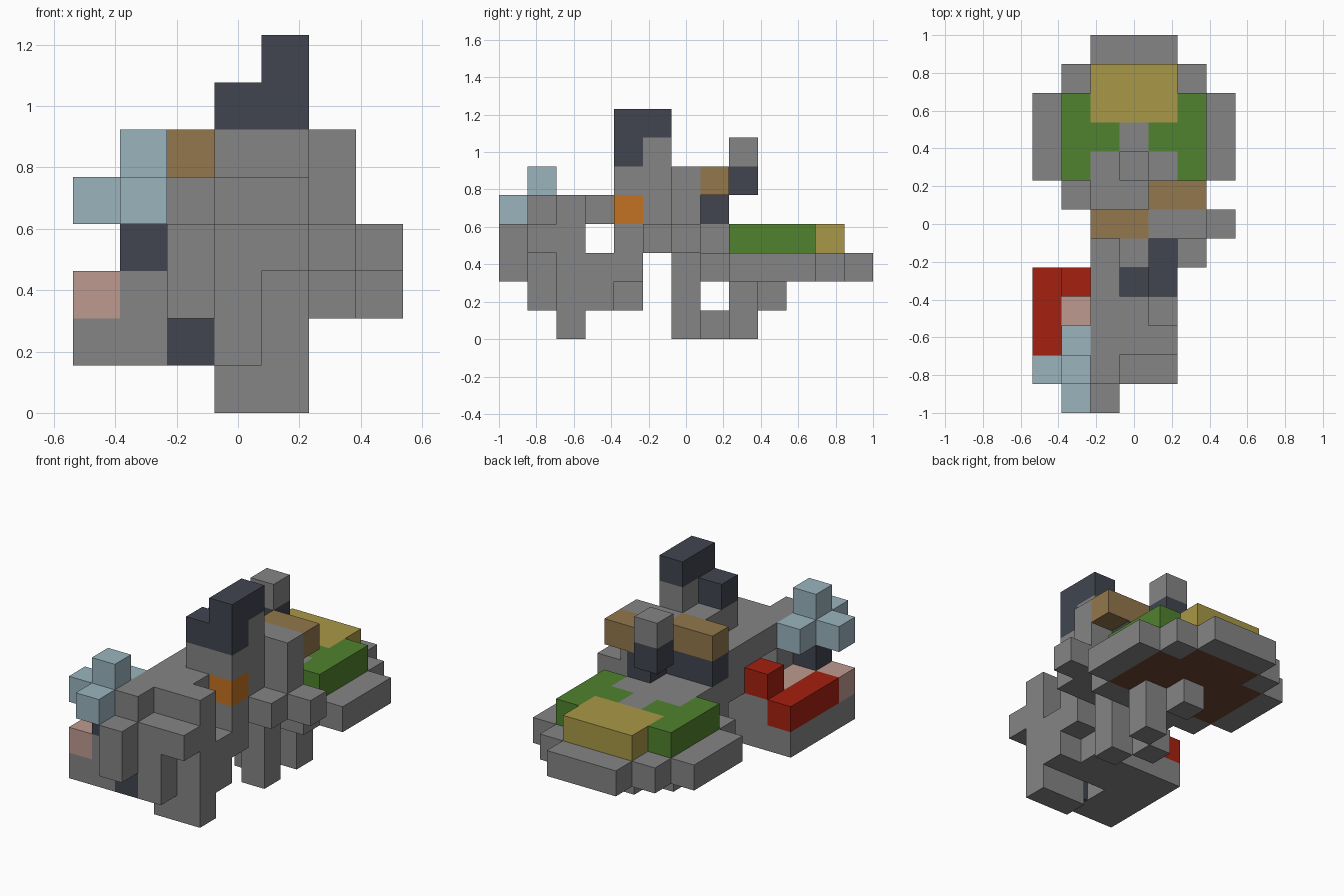
import bpy
import bmesh
from mathutils import Vector

cube = bpy.data.objects.get("Cube")
if cube:
    bpy.data.objects.remove(cube, do_unlink=True)

UNIT = 2 / 13
ORIGIN = Vector((-3.5 * UNIT, -1, 0))


def srgb(hex_code):
    channels = [int(hex_code[n:n + 2], 16) / 255 for n in (0, 2, 4)]
    return [((c + .055) / 1.055) ** 2.4 if c > .04 else c / 12.92 for c in channels] + [1]


PALETTE = {
    "grey": "858585", "slate": "41454f", "green": "50822e", "yellow": "a99847",
    "pale_blue": "9bb4be", "tan": "93774c", "pink": "be9a8f", "red": "a5200f",
    "orange": "c27223", "brown": "6e4833",
}
materials = {}
for name, code in PALETTE.items():
    mat = bpy.data.materials.new(name)
    mat.use_nodes = True
    mat.diffuse_color = srgb(code)
    mat.node_tree.nodes["Principled BSDF"].inputs["Base Color"].default_value = srgb(code)
    materials[name] = mat

cells = {}


def span(text):
    return range(int(text.split("-")[0]), int(text.split("-")[-1]) + 1)


def block(part, colour, x, y, z):
    """Fill an inclusive block of cells; later blocks repaint earlier ones."""
    for i in span(x):
        for j in span(y):
            for k in span(z):
                cells[i, j, k] = (part, colour)


# Stone island with a soil core
block("island_rim", "grey", "0-6", "8-10", "2")
block("island_rim", "grey", "1-5", "7", "2")
block("island_rim", "grey", "1-5", "11", "2")
block("island_rim", "grey", "2-4", "12", "2")
block("island_soil", "brown", "1-5", "8-10", "2")
block("island_soil", "brown", "2-4", "11", "2")

# Raised lawn, path and sand
block("island_lawn", "green", "1-5", "8-10", "3")
block("island_path", "grey", "2-4", "7-8", "3")
block("island_path", "grey", "3", "9", "3")
block("island_sand", "yellow", "2-4", "10-11", "3")

# Rear supports
block("rear_leg", "grey", "4", "6", "0-1")
block("rear_leg", "grey", "4", "8", "0-1")
block("rear_leg", "grey", "3", "9", "1")
block("rear_foot", "grey", "3", "7", "0")

# Central body
block("body", "grey", "2-4", "6", "2-3")
block("body", "grey", "4", "6", "4-5")
block("body", "grey", "3-4", "5", "3-5")
block("body", "grey", "2", "5", "3-4")
block("body", "grey", "2-3", "4", "3-4")
block("body", "grey", "3-4", "4", "5")
block("body", "grey", "4", "4", "2-3")
block("body", "grey", "2-3", "3", "4")
block("body", "grey", "5", "6", "3-5")
block("side_step", "grey", "5", "5", "3")
block("side_step", "grey", "6", "6", "3")
block("chest_lamp", "orange", "4", "4", "4")

# Shelves on dark brackets, and the rear post
block("shelf_left", "tan", "4-5", "7", "5")
block("shelf_right", "tan", "2-3", "6", "5")
block("shelf_bracket", "slate", "4", "7", "4")
block("shelf_bracket", "slate", "2-3", "6", "4")
block("rear_post", "slate", "3", "8", "5")
block("rear_post", "grey", "3", "8", "6")

# Tower
block("tower", "slate", "3-4", "4", "6")
block("tower", "slate", "4", "4-5", "7")
block("tower", "grey", "4", "5", "6")

# Front platform and leg
block("front_platform", "grey", "0-3", "1-4", "1-2")
block("front_platform", "grey", "4", "2-3", "1-2")
block("front_leg", "grey", "3-4", "2", "0")
block("front_block", "grey", "2-4", "1", "3")
block("front_block", "grey", "2-4", "2", "3-4")
block("front_block", "grey", "2", "1", "4")
block("front_block", "grey", "2", "0", "2-3")
block("front_door", "slate", "2", "1", "1")
del cells[2, 2, 1]

# Platform beds and red border
block("bed", "pink", "0", "1", "2")
block("bed", "pink", "1", "2-3", "2")
block("red_border", "red", "0", "2-4", "2")
block("red_border", "red", "1", "4", "3")

# Pale tree
block("tree_trunk", "slate", "1", "1", "3")
block("tree_crown", "pale_blue", "1", "0-2", "4")
block("tree_crown", "pale_blue", "0", "1", "4")
block("tree_crown", "pale_blue", "1", "1", "5")


def exposed_faces(cell):
    """Yield the four corners of every uncovered side of a cell."""
    for axis in range(3):
        for side in (0, 1):
            neighbour = list(cell)
            neighbour[axis] += 2 * side - 1
            if tuple(neighbour) in cells:
                continue
            corners = []
            for a, b in ((0, 0), (1, 0), (1, 1), (0, 1)):
                corner = list(cell)
                corner[axis] += side
                corner[(axis + 1) % 3] += a
                corner[(axis + 2) % 3] += b
                corners.append(tuple(corner))
            yield corners if side else corners[::-1]


def build(part):
    bm = bmesh.new()
    verts = {}
    owned = {c: colour for c, (owner, colour) in cells.items() if owner == part}
    colours = list(dict.fromkeys(owned.values()))
    for cell, colour in owned.items():
        for corners in exposed_faces(cell):
            for c in corners:
                if c not in verts:
                    verts[c] = bm.verts.new(ORIGIN + Vector(c) * UNIT)
            try:
                face = bm.faces.new([verts[c] for c in corners])
            except ValueError:
                continue
            face.material_index = colours.index(colour)
    bmesh.ops.dissolve_limit(bm, angle_limit=.01, verts=bm.verts[:],
                             edges=bm.edges[:], delimit={"MATERIAL"})
    mesh = bpy.data.meshes.new(part)
    bm.to_mesh(mesh)
    bm.free()
    for colour in colours:
        mesh.materials.append(materials[colour])
    bpy.context.collection.objects.link(bpy.data.objects.new(part, mesh))


for part in dict.fromkeys(owner for owner, _ in cells.values()):
    build(part)
